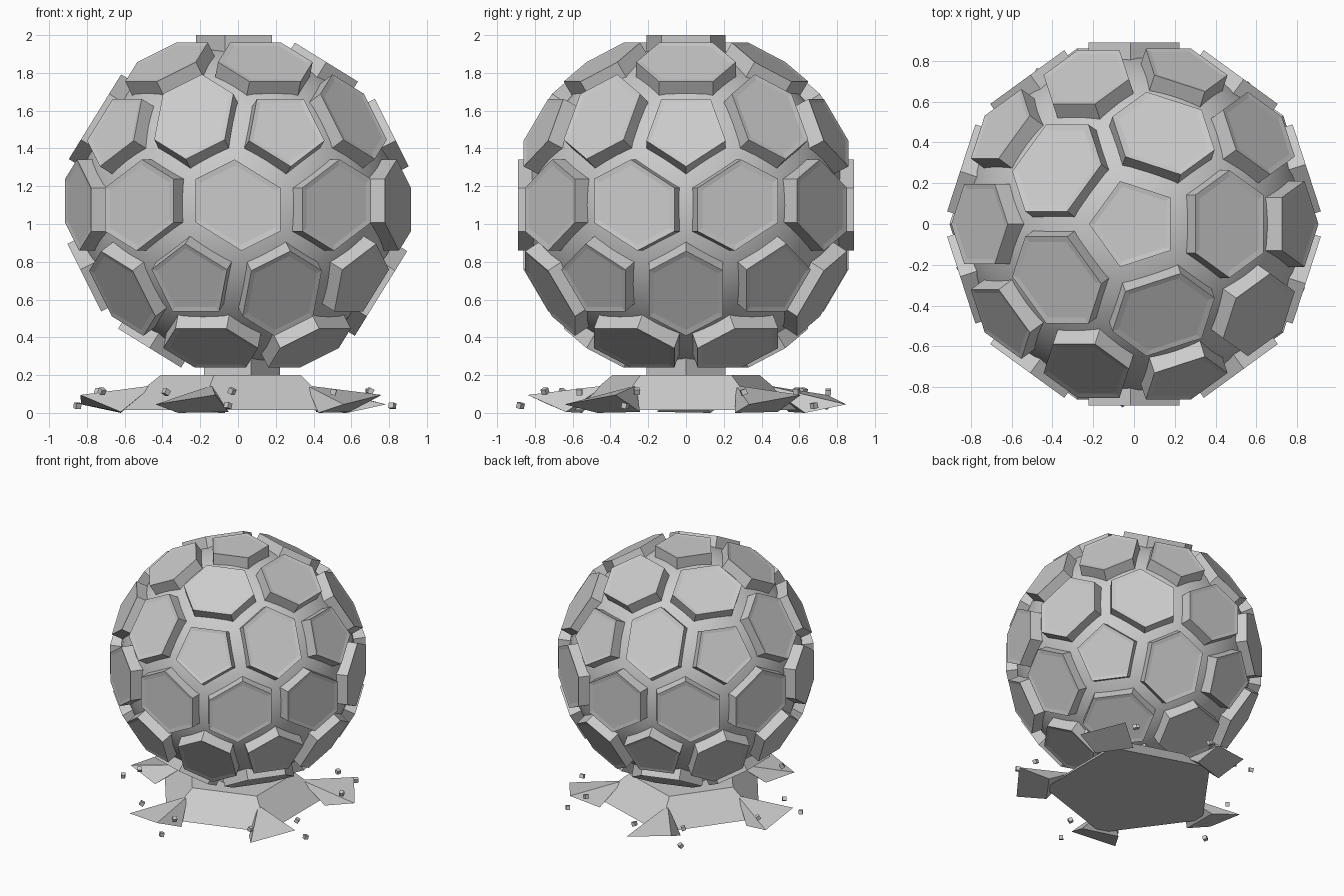
import bpy, bmesh, math, random
from mathutils import Vector, Matrix

if "Cube" in bpy.data.objects:
    bpy.data.objects.remove(bpy.data.objects["Cube"])

random.seed(4)
CENTRE = Vector((0, 0, 1.1))


def finish(bm, name, smooth=False):
    bmesh.ops.recalc_face_normals(bm, faces=bm.faces)
    me = bpy.data.meshes.new(name)
    bm.to_mesh(me)
    bm.free()
    for p in me.polygons:
        p.use_smooth = smooth
    ob = bpy.data.objects.new(name, me)
    bpy.context.collection.objects.link(ob)
    return ob


def loft(bm, rings):
    """Join rings of points into one closed solid."""
    vs = [[bm.verts.new(p) for p in r] for r in rings]
    n = len(vs[0])
    for a, b in zip(vs, vs[1:]):
        for i in range(n):
            bm.faces.new((a[i], a[(i + 1) % n], b[(i + 1) % n], b[i]))
    bm.faces.new(vs[0][::-1])
    bm.faces.new(vs[-1])


# smooth inner ball seen in the grooves
bm = bmesh.new()
bmesh.ops.create_icosphere(bm, subdivisions=4, radius=0.842,
                           matrix=Matrix.Translation(CENTRE))
finish(bm, "inner_ball", True)

# 12 five-sided and 30 six-sided plates: the dual of a once-divided icosahedron
guide = bmesh.new()
bmesh.ops.create_icosphere(guide, subdivisions=2, radius=1)
guide.normal_update()
plates = bmesh.new()
for v in guide.verts:
    n = v.co.normalized()
    side = n.orthogonal().normalized()
    up = n.cross(side)
    dirs = sorted((f.normal.copy() for f in v.link_faces),
                  key=lambda d: math.atan2(d.dot(up), d.dot(side)))
    five = len(dirs) == 5
    dist, size = (0.90, 0.70) if five else (0.89, 0.775)
    flat = [(d * (dist / d.dot(n)) - n * dist) * size for d in dirs]
    rings = [(0.79, 1.0), (dist, 1.0), (dist - 0.004, 0.87)]
    loft(plates, [[CENTRE + n * h + p * s for p in flat] for h, s in rings])
guide.free()
finish(plates, "ball_plates")

# five-sided pedestal
ANGLES = [math.radians(36 + 72 * k) for k in range(5)]
bm = bmesh.new()
loft(bm, [[Vector((r * math.cos(a), r * math.sin(a), z)) for a in ANGLES]
          for r, z in ((0.64, 0.015), (0.41, 0.2))])
finish(bm, "pedestal")


def local(a, r, t, z):
    """Radial, sideways and height offsets at a pedestal corner."""
    return Vector((r * math.cos(a) - t * math.sin(a),
                   r * math.sin(a) + t * math.cos(a), z))


# broken shard at every pedestal corner
SHARD = [(0.83, -0.19, 0.045), (0.835, 0.145, 0.095), (0.62, -0.13, 0.0),
         (0.62, 0.15, 0.005), (0.45, 0.0, 0.145)]
bm = bmesh.new()
for a in ANGLES:
    vs = [bm.verts.new(local(a, *p)) for p in SHARD]
    for f in ((0, 1, 4), (0, 2, 3, 1), (0, 4, 2), (1, 3, 4), (2, 4, 3)):
        bm.faces.new([vs[i] for i in f])
finish(bm, "base_shards")

# small tumbling chips around each shard
bm = bmesh.new()
for a in ANGLES:
    for p in ((0.85, 0.22, 0.038), (0.72, 0.2, 0.115), (0.74, -0.16, 0.11)):
        spin = Matrix.Rotation(random.uniform(0, 3), 4, 'Z') @ \
            Matrix.Rotation(random.uniform(0.2, 0.6), 4, 'X')
        bmesh.ops.create_cube(bm, size=0.03,
                              matrix=Matrix.Translation(local(a, *p)) @ spin)
finish(bm, "debris_chips")
